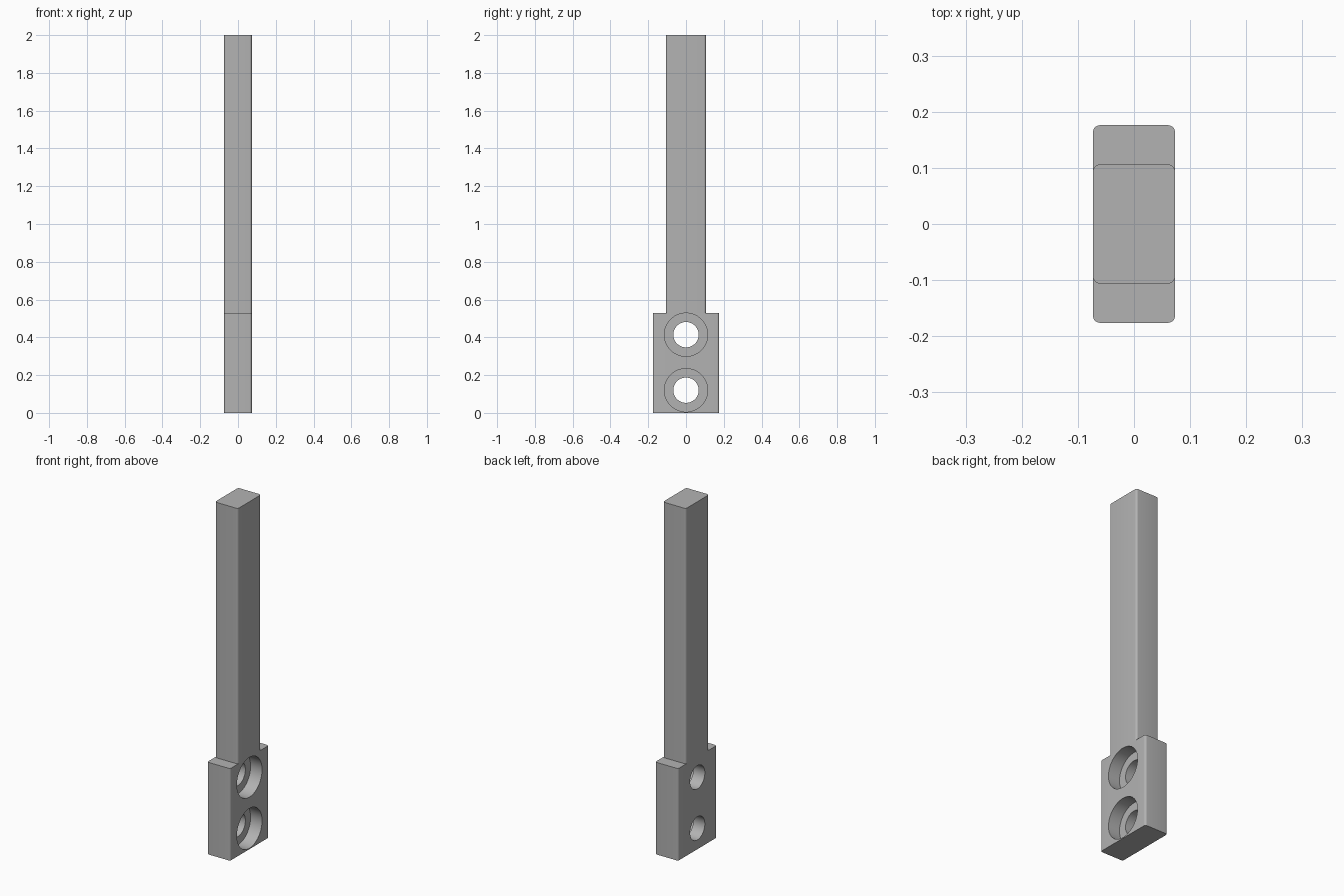
import bpy, bmesh, math

cube = bpy.data.objects.get("Cube")
if cube:
    bpy.data.objects.remove(cube)

HALF_X = 0.073      # half thickness shared by both parts
STEP_Z = 0.53       # height of the shoulder
CORNER = 0.012      # radius of the upright edges
HOLE_HEIGHTS = (0.12, 0.414)

grey = bpy.data.materials.new("plain grey")
grey.use_nodes = True
colour = (0.45, 0.45, 0.45, 1)
grey.diffuse_color = colour
grey.node_tree.nodes["Principled BSDF"].inputs["Base Color"].default_value = colour


def add_object(name, bm):
    mesh = bpy.data.meshes.new(name)
    bmesh.ops.recalc_face_normals(bm, faces=bm.faces)
    bm.to_mesh(mesh)
    bm.free()
    mesh.materials.append(grey)
    obj = bpy.data.objects.new(name, mesh)
    bpy.context.collection.objects.link(obj)
    return obj


def rounded_bar(name, half_y, bottom, top):
    """Upright bar with rounded vertical edges."""
    bm = bmesh.new()
    outline = []
    for i, (sx, sy) in enumerate(((1, 1), (-1, 1), (-1, -1), (1, -1))):
        for step in range(7):
            a = math.pi / 2 * (i + step / 6)
            x = sx * (HALF_X - CORNER) + CORNER * math.cos(a)
            y = sy * (half_y - CORNER) + CORNER * math.sin(a)
            outline.append(bm.verts.new((x, y, bottom)))
    face = bm.faces.new(outline)
    grown = bmesh.ops.extrude_face_region(bm, geom=[face], use_keep_orig=True)
    for v in grown["geom"]:
        if isinstance(v, bmesh.types.BMVert):
            v.co.z = top
    return add_object(name, bm)


def hole_cutter(name, radius, x0, x1, z):
    """Cylinder along x from x0 to x1."""
    bm = bmesh.new()
    bmesh.ops.create_cone(bm, cap_ends=True, segments=64, radius1=radius,
                          radius2=radius, depth=x1 - x0)
    obj = add_object(name, bm)
    obj.rotation_euler.y = math.pi / 2
    obj.location = ((x0 + x1) / 2, 0, z)
    obj.hide_render = True
    return obj


rail = rounded_bar("rail", 0.106, STEP_Z, 2.0)
base = rounded_bar("mounting_base", 0.176, 0.0, STEP_Z)

# Through holes with counterbores opening on the +x side
cutters = []
for z in HOLE_HEIGHTS:
    cutters.append(hole_cutter("bolt_hole_cutter", 0.067, -0.2, 0.2, z))
    cutters.append(hole_cutter("counterbore_cutter", 0.1145, 0.0, 0.2, z))
bpy.context.view_layer.update()
for cutter in cutters:
    mod = base.modifiers.new("hole", 'BOOLEAN')
    mod.operation = 'DIFFERENCE'
    mod.solver = 'EXACT'
    mod.object = cutter
    bpy.context.view_layer.objects.active = base
    bpy.ops.object.modifier_apply(modifier=mod.name)
for cutter in cutters:
    bpy.data.objects.remove(cutter)

# Smooth round surfaces, crisp edges
bpy.ops.object.select_all(action='DESELECT')
for obj in (rail, base):
    obj.select_set(True)
bpy.context.view_layer.objects.active = base
bpy.ops.object.shade_smooth_by_angle(angle=math.radians(30))
